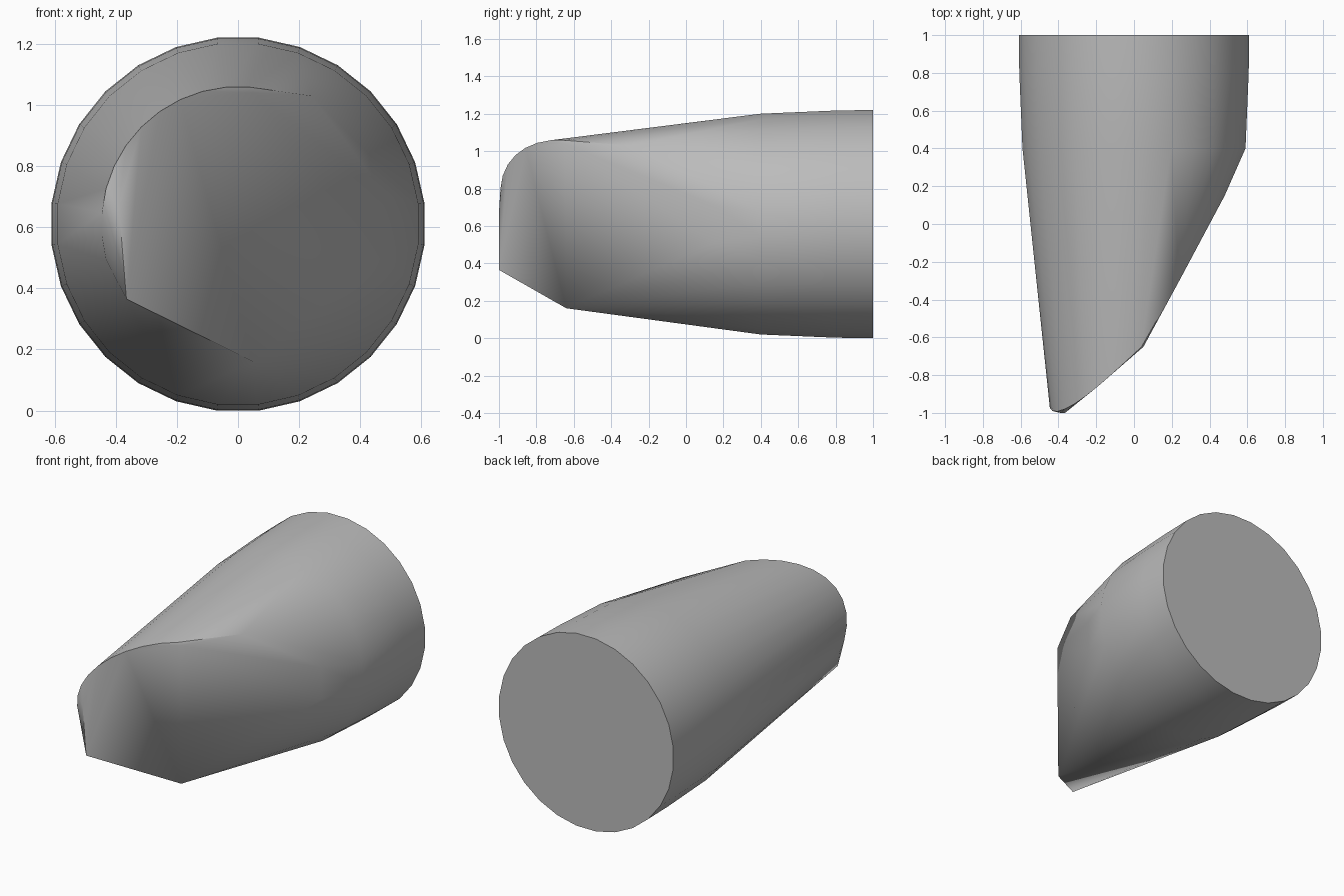
import bpy
import bmesh
from math import sin, cos, radians, pi

old = bpy.data.objects.get("Cube")
if old:
    bpy.data.objects.remove(old)

MID = 0.61  # height of the long axis
bm = bmesh.new()


def add_ring(y, radius, sides=28):
    for i in range(sides):
        a = 2 * pi * (i + 0.5) / sides
        bm.verts.new((radius * cos(a), y, MID + radius * sin(a)))


# Rounded rear section
for y, radius in ((1, 0.614), (0.8, 0.611), (0.4, 0.594)):
    add_ring(y, radius)

# Outer rim of the slanted tip, following the front cut
for deg in range(85, 196, 10):
    a = radians(deg)
    x = 0.447 * cos(a)
    bm.verts.new((x, -0.96 + 0.62 * (x + 0.44) - 0.07 * sin(2 * a) * -1, MID + 0.45 * sin(a)))

# Inner edge of the front cut, from the low corner round to the ridge
for p in ((-0.365, -1, 0.365), (-0.39, -1, 0.67), (-0.38, -0.965, 0.79),
          (-0.2, -0.85, 0.98), (-0.09, -0.77, 1.02), (0.05, -0.65, 1.04)):
    bm.verts.new(p)

# Ridge foot and the long side cut
for p in ((0.05, -0.64, 0.16), (0.24, -0.3, 1.03),
          (0.48, 0.15, MID - 0.1), (0.48, 0.15, MID + 0.1)):
    bm.verts.new(p)

# Skin the sections
hull = bmesh.ops.convex_hull(bm, input=bm.verts[:])
loose = {g for g in hull["geom_interior"] if isinstance(g, bmesh.types.BMVert)}
bmesh.ops.delete(bm, geom=list(loose), context="VERTS")
bmesh.ops.dissolve_limit(bm, angle_limit=radians(1), verts=bm.verts[:], edges=bm.edges[:])
bmesh.ops.recalc_face_normals(bm, faces=bm.faces[:])

mesh = bpy.data.meshes.new("cut_cylinder")
bm.to_mesh(mesh)
bm.free()
body = bpy.data.objects.new("cut_cylinder", mesh)
bpy.context.collection.objects.link(body)

# Plain grey surface
grey = bpy.data.materials.new("plain_grey")
grey.use_nodes = True
colour = (0.5, 0.5, 0.5, 1)
grey.diffuse_color = colour
grey.node_tree.nodes["Principled BSDF"].inputs["Base Color"].default_value = colour
mesh.materials.append(grey)

bpy.ops.object.select_all(action="DESELECT")
body.select_set(True)
bpy.context.view_layer.objects.active = body
bpy.ops.object.shade_smooth_by_angle(angle=radians(35))
